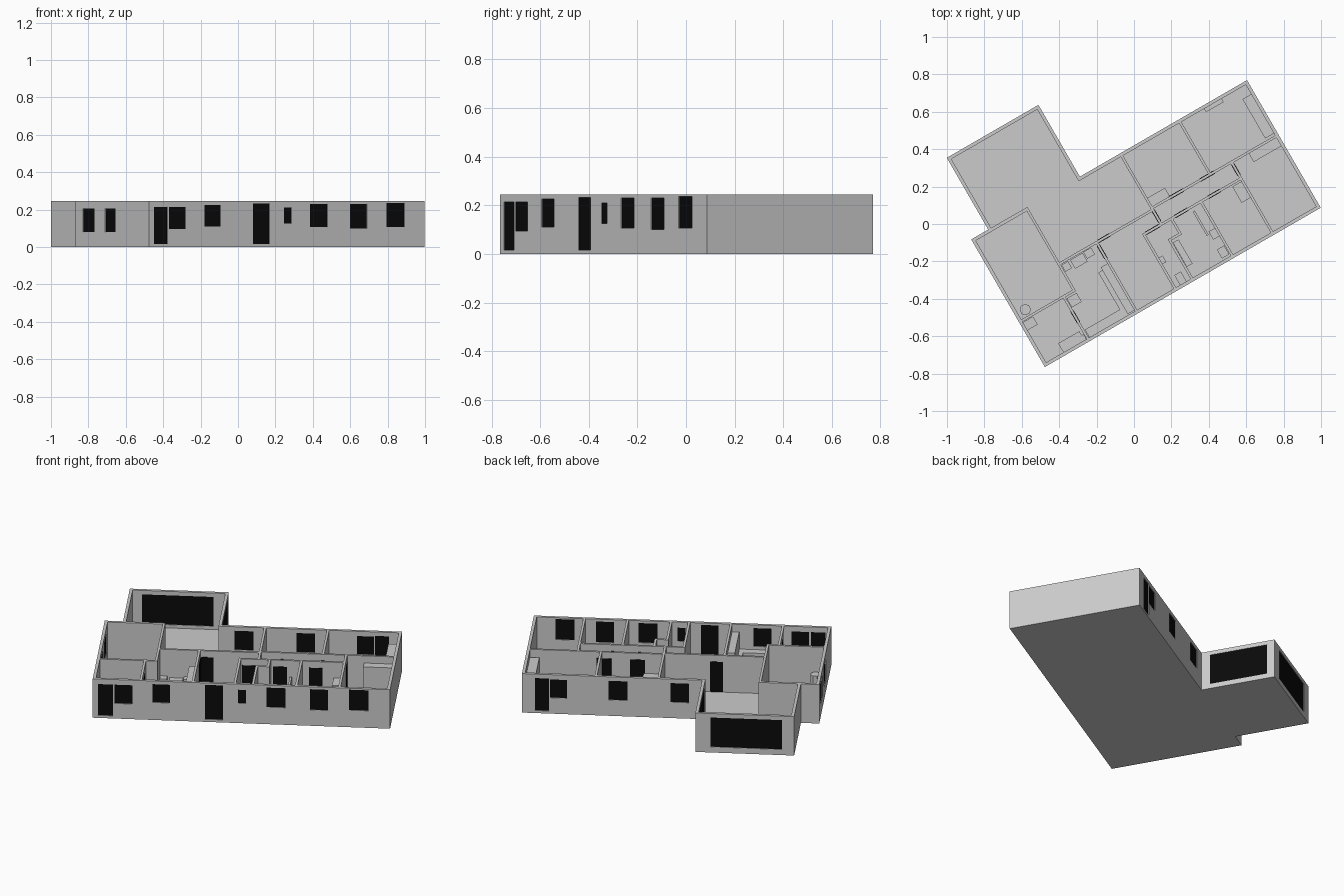
import bpy, bmesh, math
from math import radians

H, FLOOR = 0.245, 0.015
ROT = radians(30)          # whole plan is drawn square, then turned 30 degrees

black = bpy.data.materials.new("black_panel")
black.diffuse_color = (0.003, 0.003, 0.003, 1)


def prism(bm, pts, z0, z1):
    """Extrude a counter-clockwise plan outline from z0 to z1."""
    low = [bm.verts.new((x, y, z0)) for x, y in pts]
    top = [bm.verts.new((x, y, z1)) for x, y in pts]
    bm.faces.new(low[::-1])
    bm.faces.new(top)
    n = len(pts)
    for i in range(n):
        j = (i + 1) % n
        bm.faces.new((low[i], low[j], top[j], top[i]))


def rect(a, b, c, d):
    return [(a, c), (b, c), (b, d), (a, d)]


def make(name, solids, mat=None):
    bm = bmesh.new()
    for pts, z0, z1 in solids:
        prism(bm, pts, z0, z1)
    bmesh.ops.recalc_face_normals(bm, faces=bm.faces)
    me = bpy.data.meshes.new(name)
    bm.to_mesh(me)
    bm.free()
    ob = bpy.data.objects.new(name, me)
    bpy.context.collection.objects.link(ob)
    ob.rotation_euler.z = ROT
    if mat:
        me.materials.append(mat)
    return ob


# House block
outline = [(-.795, -.424), (.908, -.424), (.908, .364), (-.124, .364),
           (-.124, .807), (-.69, .807), (-.69, .364), (-.795, .364)]
house = make("walls_and_floor", [(outline, 0, H)])

# Rooms hollowed out of the block
rooms = [
    rect(-.777, -.462, -.141, .346),
    rect(-.777, -.527, -.406, -.155),
    [(-.513, -.406), (-.229, -.406), (-.229, .008), (-.448, .008), (-.448, -.155), (-.513, -.155)],
    [(-.215, -.406), (.011, -.406), (.011, -.068), (.118, -.068), (.118, .008), (-.215, .008)],
    [(-.448, .022), (.118, .022), (.118, .346), (-.142, .346),
     (-.142, .789), (-.672, .789), (-.672, .364), (-.448, .364)],
    [(.025, -.406), (.115, -.406), (.115, -.162), (.181, -.162), (.181, -.082), (.025, -.082)],
    [(.129, -.406), (.363, -.406), (.363, -.082), (.195, -.082), (.195, -.176), (.129, -.176)],
    rect(.377, .61, -.406, -.082),
    rect(.132, .61, -.068, .019),
    rect(.624, .89, -.406, .019),
    rect(.132, .478, .033, .346),
    rect(.492, .89, .033, .346),
]
room_cut = make("room_cutter", [(r, FLOOR, H + .1) for r in rooms])

# Openings: (wall axis, wall centre line, start, end, z0, z1)
FRONT, BACK = -.415, .355
outer = [
    ('u', FRONT, -.764, -.680, .016, .213), ('u', FRONT, -.670, -.568, .095, .213),
    ('u', FRONT, -.453, -.352, .11, .225), ('u', FRONT, -.152, -.050, .016, .233),
    ('u', FRONT, .038, .084, .125, .21), ('u', FRONT, .20, .308, .107, .23),
    ('u', FRONT, .448, .552, .10, .23), ('u', FRONT, .673, .783, .107, .236),
    ('u', BACK, .754, .834, .016, .22), ('u', BACK, .651, .748, .10, .215),
    ('u', BACK, .304, .412, .10, .22), ('u', BACK, -.05, .058, .10, .22),
    ('u', .798, -.62, -.21, .035, .22), ('v', -.133, .415, .762, .03, .22),
    ('v', -.786, .158, .283, .08, .207), ('v', -.786, -.065, .043, .08, .207),
]
D0, D1 = .016, .205
inner = [
    ('u', .015, -.213, -.14, D0, D1), ('v', -.222, -.085, -.004, D0, D1),
    ('v', .125, -.06, .012, D0, D1), ('u', .026, .232, .318, D0, D1),
    ('u', .026, .425, .51, D0, D1), ('v', .617, -.055, .013, D0, D1),
    ('v', -.52, -.31, -.237, D0, D1), ('u', -.075, .03, .112, D0, D1),
    ('u', -.075, .208, .288, D0, D1), ('u', -.075, .414, .49, D0, D1),
]


def across(o, half):
    axis, c, a, b, z0, z1 = o
    r = rect(a, b, c - half, c + half) if axis == 'u' else rect(c - half, c + half, a, b)
    return (r, z0, z1)


hole_cut = make("opening_cutter", [across(o, .014) for o in outer] + [across(o, .0115) for o in inner])
for cutter in (room_cut, hole_cut):
    m = house.modifiers.new(cutter.name, 'BOOLEAN')
    m.operation, m.solver, m.object = 'DIFFERENCE', 'EXACT', cutter
    cutter.hide_render = True
    cutter.hide_viewport = True
    cutter.display_type = 'WIRE'

# Black window panes and door leaves
make("outside_windows_and_doors", [across(o, .005) for o in outer], black)
make("inside_doors", [across(o, .0095) for o in inner], black)

# Furniture and fixtures: name -> (u0, u1, v0, v1, height) boxes
furniture = {
    "kitchen_counter_side": [(-.295, -.229, -.406, -.13, .09)],
    "kitchen_counter_front": [(-.51, -.295, -.406, -.358, .09)],
    "kitchen_wall_cabinet": [(-.27, -.229, -.40, -.112, .20)],
    "kitchen_cupboard": [(-.511, -.45, -.22, -.165, .10)],
    "dining_chairs": [(-.445, -.405, -.038, .004, .08), (-.31, -.262, -.036, .006, .08)],
    "dining_table": [(-.392, -.315, -.05, .004, .07)],
    "washroom_basin": [(-.777, -.715, -.208, -.158, .08)],
    "washroom_tub": [(-.67, -.54, -.406, -.35, .06)],
    "washroom_bin": [(-.555, -.528, -.406, -.375, .06)],
    "toilet_bowls": [(.05, .09, -.406, -.345, .06), (.315, .36, -.395, -.34, .07)],
    "basins": [(.025, .048, -.262, -.222, .09), (.325, .363, -.285, -.235, .085)],
    "vanity": [(.13, .165, -.34, -.19, .09)],
    "shower_screen": [(.305, .317, -.25, -.10, .15)],
    "bench": [(.555, .61, -.19, -.09, .15)],
    "right_bedroom_wardrobe": [(.72, .89, -.033, .019, .20)],
    "back_bedroom_wardrobe": [(.836, .89, .045, .288, .20)],
    "window_bench": [(.633, .741, .325, .346, .09)],
    "desk": [(.132, .24, .033, .085, .12)],
}
for name, boxes in furniture.items():
    make(name, [(rect(a, b, c, d), FLOOR, h) for a, b, c, d, h in boxes])

# Small round-cornered stool in the left room
cu, cv, r = -.732, -.106, .03
make("stool", [([(cu + r * math.cos(radians(22.5 + 45 * i)), cv + r * math.sin(radians(22.5 + 45 * i)))
                 for i in range(8)], FLOOR, .09)])
